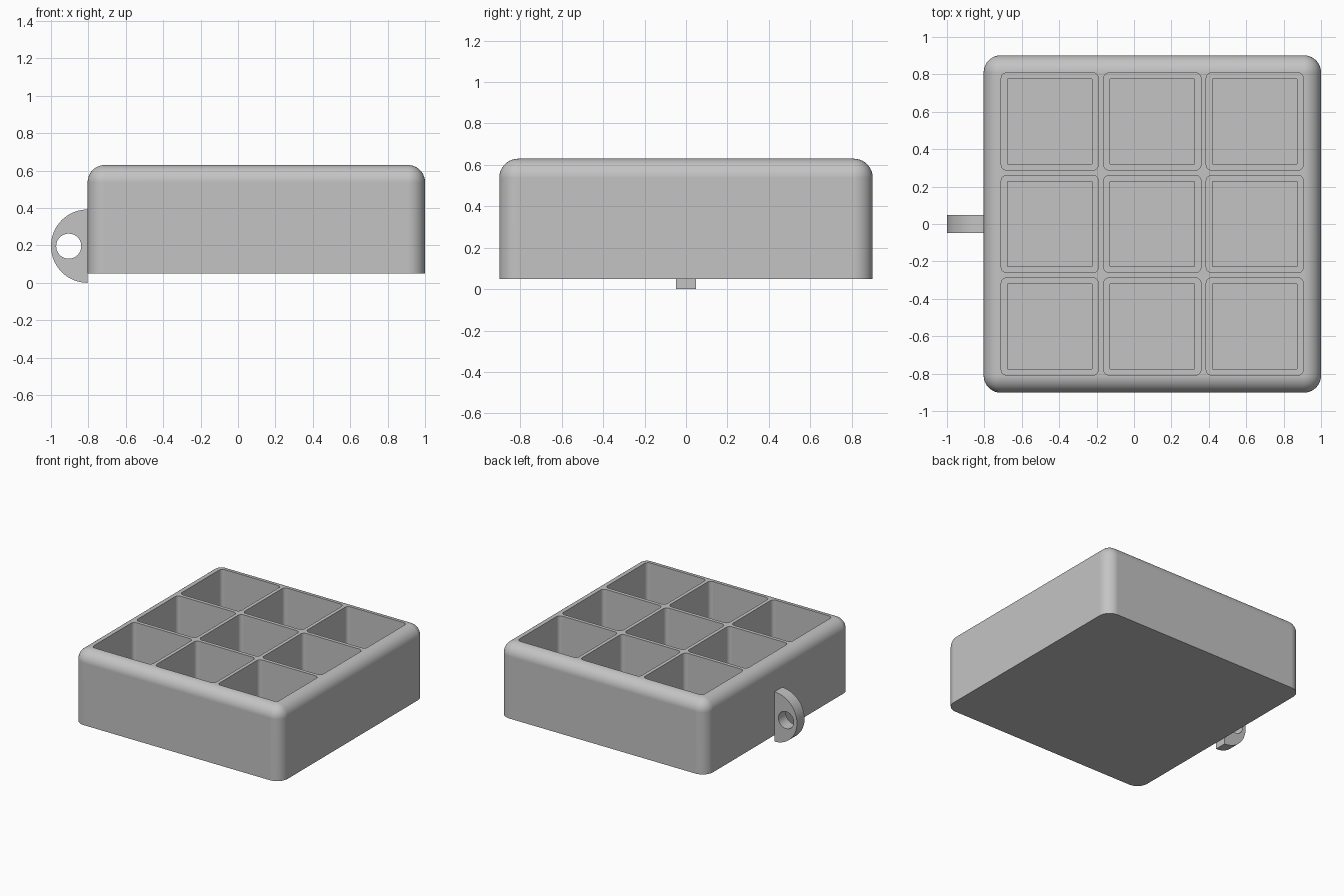
import bpy, bmesh, math
from mathutils import Matrix, Vector

default = bpy.data.objects.get("Cube")
if default:
    bpy.data.objects.remove(default, do_unlink=True)

CX, HALF = 0.098, 0.902          # tray centre in x, half width
BOTTOM, TOP = 0.05, 0.63
PITCH, WELL, RECESS = 0.548, 0.52, 0.452

grey = bpy.data.materials.new("plain grey")
grey.use_nodes = True
grey.diffuse_color = (0.55, 0.55, 0.55, 1)
grey.node_tree.nodes["Principled BSDF"].inputs["Base Color"].default_value = grey.diffuse_color


def add_object(name, bm):
    bmesh.ops.recalc_face_normals(bm, faces=bm.faces)
    mesh = bpy.data.meshes.new(name)
    bm.to_mesh(mesh)
    bm.free()
    mesh.materials.append(grey)
    ob = bpy.data.objects.new(name, mesh)
    bpy.context.collection.objects.link(ob)
    return ob


def add_box(bm, centre, size):
    """Add a box and return its vertical edges and its top edges."""
    m = Matrix.Translation(centre) @ Matrix.Diagonal((*size, 1))
    verts = bmesh.ops.create_cube(bm, size=1, matrix=m)["verts"]
    edges = {e for v in verts for e in v.link_edges}
    zs = lambda e: [v.co.z for v in e.verts]
    upright = [e for e in edges if max(zs(e)) - min(zs(e)) > 1e-4]
    upper = [e for e in edges if min(zs(e)) > centre[2]]
    return upright, upper


def round_edges(bm, edges, radius, segments):
    bmesh.ops.bevel(bm, geom=edges, offset=radius, segments=segments,
                    profile=0.5, affect='EDGES', clamp_overlap=True)


def cut(ob, cutter):
    mod = ob.modifiers.new("cut", 'BOOLEAN')
    mod.operation, mod.solver, mod.object = 'DIFFERENCE', 'EXACT', cutter
    select(ob)
    bpy.ops.object.modifier_apply(modifier=mod.name)
    bpy.data.objects.remove(cutter, do_unlink=True)


def select(ob):
    bpy.ops.object.select_all(action='DESELECT')
    ob.select_set(True)
    bpy.context.view_layer.objects.active = ob


def pocket_cutter(name, width, floor, radius):
    """Three by three grid of prisms reaching above the tray."""
    bm = bmesh.new()
    corners = []
    for i in (-1, 0, 1):
        for j in (-1, 0, 1):
            high = TOP + 0.1
            upright, _ = add_box(bm, (CX + i * PITCH, j * PITCH, (floor + high) / 2),
                                 (width, width, high - floor))
            corners += upright
    if radius:
        round_edges(bm, corners, radius, 5)
    ob = add_object(name, bm)
    ob.hide_render = True
    return ob


# Tray block with rounded corners and rounded top rim
bm = bmesh.new()
upright, upper = add_box(bm, (CX, 0, (BOTTOM + TOP) / 2), (2 * HALF, 2 * HALF, TOP - BOTTOM))
round_edges(bm, upright + upper, 0.092, 10)
tray = add_object("tray", bm)

# Nine wells, each with a smaller square recess in its floor
cut(tray, pocket_cutter("well_cutter", WELL, 0.24, 0.03))
cut(tray, pocket_cutter("recess_cutter", RECESS, 0.12, 0))

# Half-round ring lug on the right side
LUG_X, LUG_R, LUG_T = CX - HALF, 0.196, 0.095
bm = bmesh.new()
steps = 40
rim = []
for k in range(steps + 1):
    a = math.pi / 2 + math.pi * k / steps
    rim.append(bm.verts.new((LUG_X + LUG_R * math.cos(a), -LUG_T / 2, LUG_R + LUG_R * math.sin(a))))
face = bm.faces.new(rim)
extruded = bmesh.ops.extrude_face_region(bm, geom=[face])["geom"]
bmesh.ops.translate(bm, vec=Vector((0, LUG_T, 0)),
                    verts=[g for g in extruded if isinstance(g, bmesh.types.BMVert)])
lug = add_object("ring_lug", bm)

# Round hole through the lug
bm = bmesh.new()
m = Matrix.Translation((-0.905, 0, LUG_R)) @ Matrix.Rotation(math.pi / 2, 4, 'X')
bmesh.ops.create_cone(bm, cap_ends=True, segments=40, radius1=0.067, radius2=0.067,
                      depth=0.3, matrix=m)
hole = add_object("hole_cutter", bm)
hole.hide_render = True
cut(lug, hole)

# Smooth curves, crisp edges
for ob in (tray, lug):
    select(ob)
    bpy.ops.object.shade_smooth_by_angle(angle=math.radians(30))
    mod = ob.modifiers.new("even shading", 'WEIGHTED_NORMAL')
    mod.keep_sharp = True
